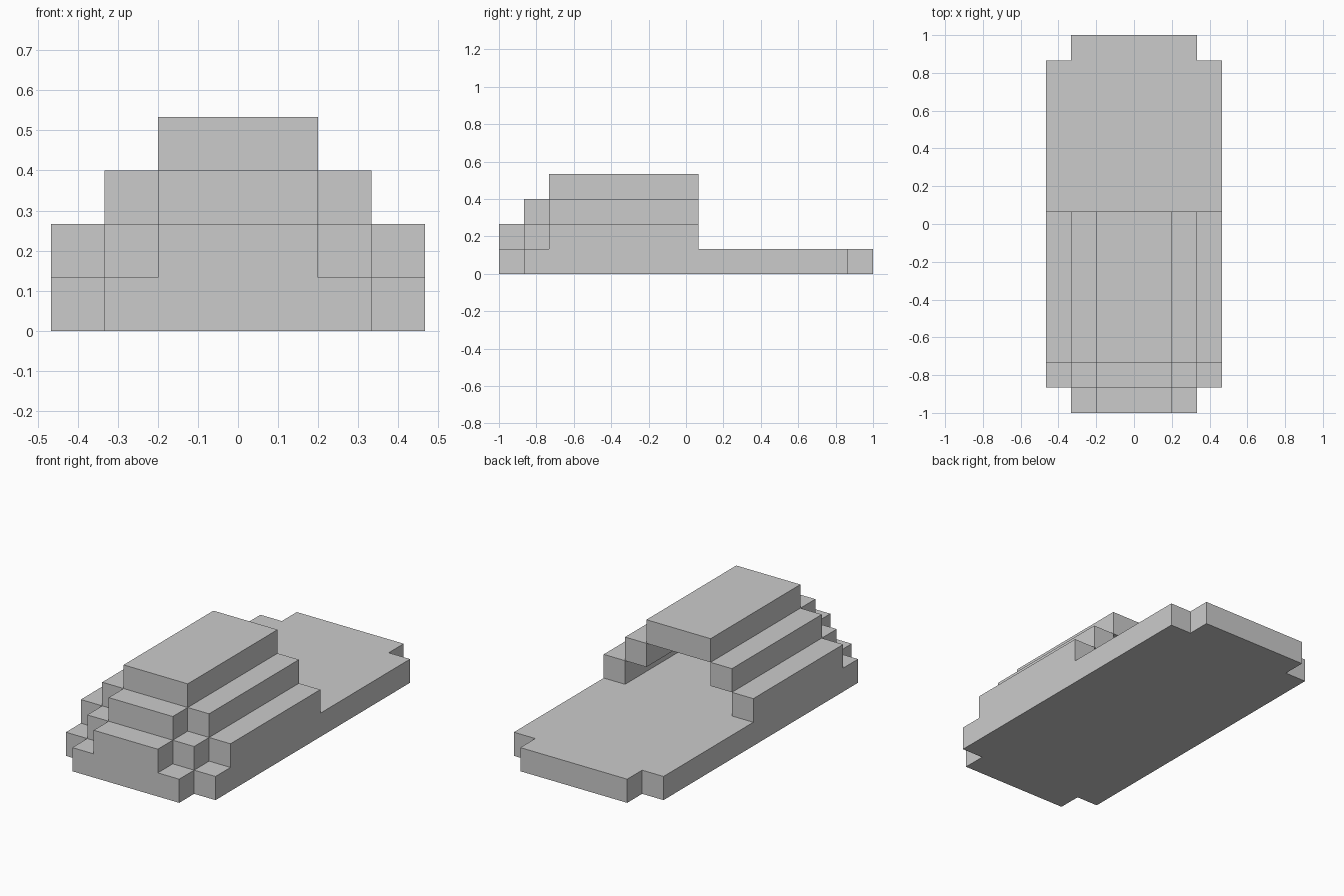
import bpy, bmesh

if "Cube" in bpy.data.objects:
    bpy.data.objects.remove(bpy.data.objects["Cube"])

U = 2 / 15  # one block


def finish(name, bm):
    bmesh.ops.recalc_face_normals(bm, faces=bm.faces)
    mesh = bpy.data.meshes.new(name)
    bm.to_mesh(mesh)
    bm.free()
    ob = bpy.data.objects.new(name, mesh)
    bpy.context.collection.objects.link(ob)
    return ob


def slab(name, outline, z0, z1):
    """Extrude a plan outline (in blocks) between two heights."""
    bm = bmesh.new()
    face = bm.faces.new([bm.verts.new((x * U, y * U, z0 * U)) for x, y in outline])
    ext = bmesh.ops.extrude_face_region(bm, geom=[face])
    top = [v for v in ext["geom"] if isinstance(v, bmesh.types.BMVert)]
    bmesh.ops.translate(bm, verts=top, vec=(0, 0, (z1 - z0) * U))
    return finish(name, bm)


def block(name, x0, x1, y0, y1, z0, z1, mirror=False):
    ob = slab(name, [(x0, y0), (x1, y0), (x1, y1), (x0, y1)], z0, z1)
    if mirror:
        mod = ob.modifiers.new("mirror", "MIRROR")
        mod.use_axis[0] = True
        mod.use_mirror_merge = False
    return ob


# Flat sole with notched corners
quarter = [(3.5, 6.5), (2.5, 6.5), (2.5, 7.5)]
back = quarter + [(-x, y) for x, y in reversed(quarter)]
slab("sole", back + [(x, -y) for x, y in reversed(back)], 0, 1)

# Lower course of the hollow upper: sides, corners, toe
block("lower_side", 2.5, 3.5, -5.5, 0.5, 1, 2, mirror=True)
block("lower_corner", 1.5, 2.5, -6.5, -5.5, 1, 2, mirror=True)
block("lower_toe", -1.5, 1.5, -7.5, -6.5, 1, 2)

# Upper course: sides and toe
block("upper_side", 1.5, 2.5, -5.5, 0.5, 2, 3, mirror=True)
block("upper_toe", -1.5, 1.5, -6.5, -5.5, 2, 3)

# Roof over the foot opening
block("roof", -1.5, 1.5, -5.5, 0.5, 3, 4)
